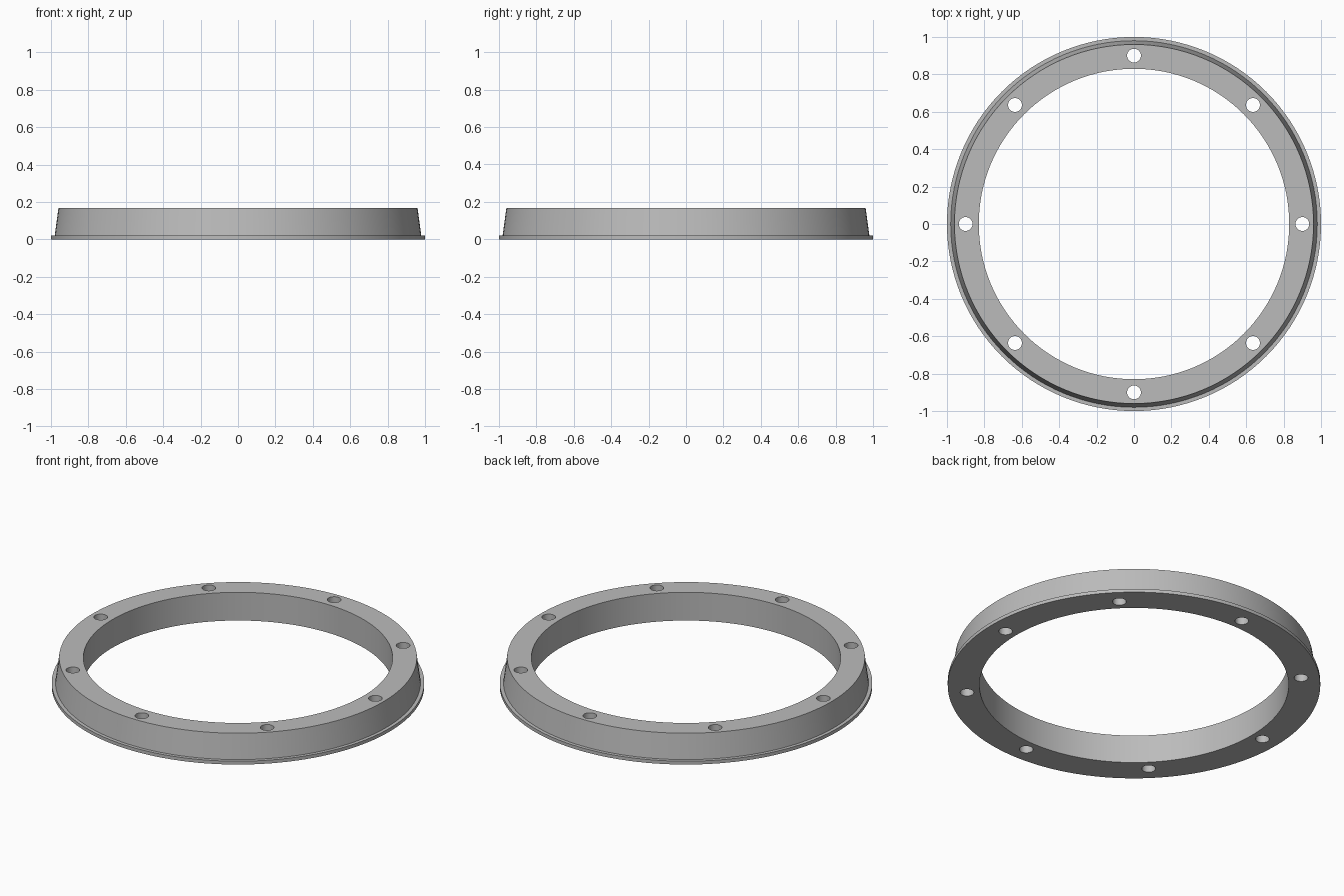
import bpy, bmesh, math

SEGMENTS = 128
HOLES = 8
HOLE_CIRCLE, HOLE_RADIUS = 0.9, 0.037

cube = bpy.data.objects.get("Cube")
if cube:
    bpy.data.objects.remove(cube, do_unlink=True)

grey = bpy.data.materials.new("plain_grey")
grey.use_nodes = True
colour = (0.5, 0.5, 0.5, 1)
grey.diffuse_color = colour
grey.node_tree.nodes["Principled BSDF"].inputs["Base Color"].default_value = colour


def make_object(name, bm):
    bmesh.ops.recalc_face_normals(bm, faces=bm.faces)
    mesh = bpy.data.meshes.new(name)
    bm.to_mesh(mesh)
    bm.free()
    mesh.materials.append(grey)
    obj = bpy.data.objects.new(name, mesh)
    bpy.context.collection.objects.link(obj)
    return obj


# Tapered ring with a thin foot flange, turned from its cross-section
profile = [(0.83, 0), (1, 0), (1, 0.02), (0.98, 0.02), (0.96, 0.167), (0.83, 0.167)]
bm = bmesh.new()
verts = [bm.verts.new((r, 0, z)) for r, z in profile]
edges = [bm.edges.new((verts[i - 1], verts[i])) for i in range(len(verts))]
bmesh.ops.spin(bm, geom=verts + edges, cent=(0, 0, 0), axis=(0, 0, 1),
               angle=math.tau, steps=SEGMENTS, use_merge=True)
bmesh.ops.remove_doubles(bm, verts=bm.verts, dist=0.0001)
ring = make_object("flanged_ring", bm)

# Bolt hole cutters spaced evenly round the ring
bm = bmesh.new()
for i in range(HOLES):
    a = math.tau * i / HOLES
    made = bmesh.ops.create_cone(bm, cap_ends=True, segments=32, radius1=HOLE_RADIUS,
                                 radius2=HOLE_RADIUS, depth=1)
    bmesh.ops.translate(bm, verts=made["verts"],
                        vec=(HOLE_CIRCLE * math.cos(a), HOLE_CIRCLE * math.sin(a), 0))
cutter = make_object("bolt_hole_cutter", bm)

# Drill the holes
drill = ring.modifiers.new("bolt_holes", "BOOLEAN")
drill.operation = "DIFFERENCE"
drill.solver = "EXACT"
drill.object = cutter
bpy.ops.object.select_all(action="DESELECT")
ring.select_set(True)
bpy.context.view_layer.objects.active = ring
bpy.ops.object.modifier_apply(modifier=drill.name)
bpy.data.objects.remove(cutter, do_unlink=True)

# Smooth round walls, crisp rims
bpy.ops.object.shade_smooth_by_angle(angle=math.radians(30))
